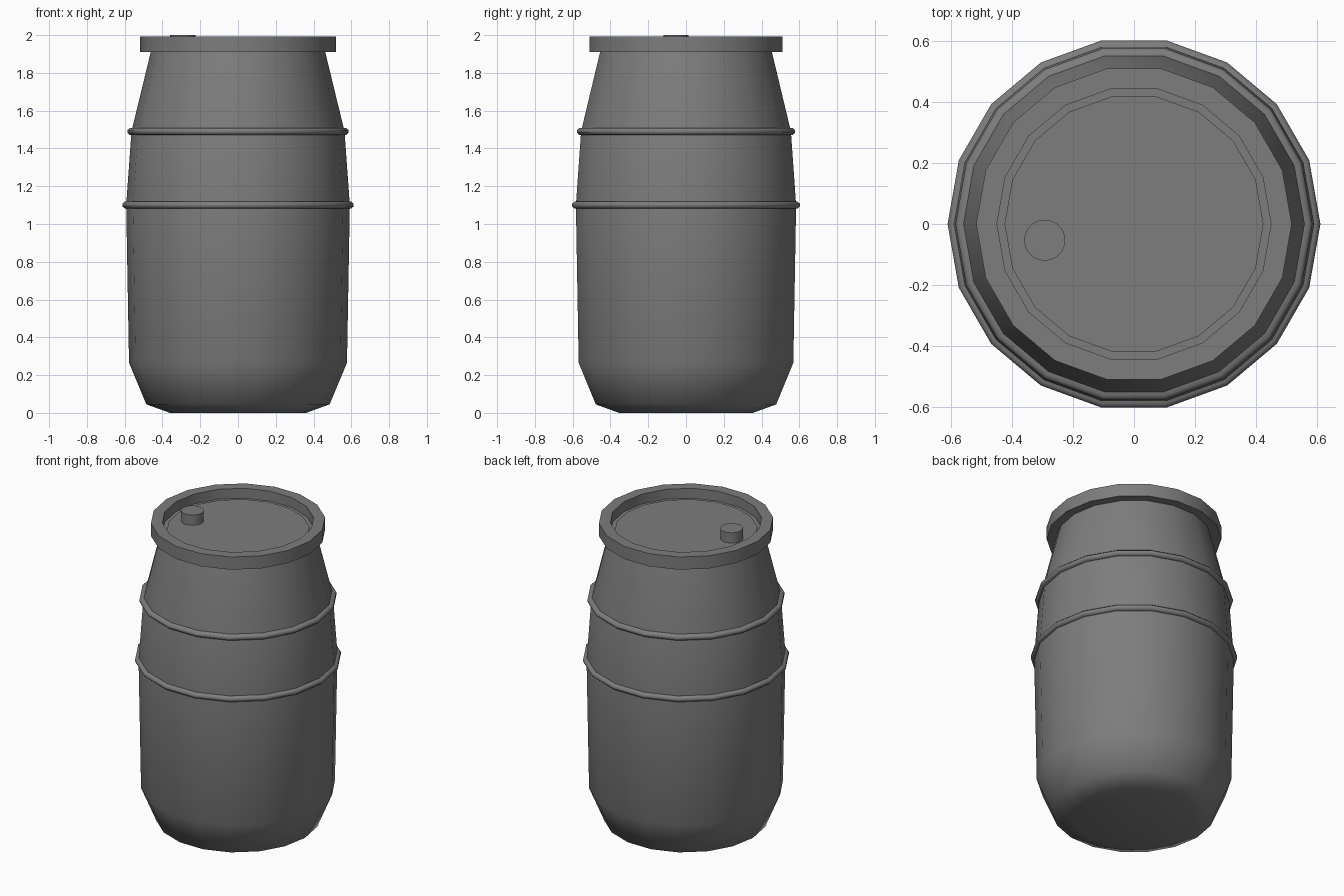
import bpy, bmesh, math

if "Cube" in bpy.data.objects:
    bpy.data.objects.remove(bpy.data.objects["Cube"])

SIDES = 18

# Dark grey plastic
plastic = bpy.data.materials.new("dark_grey_plastic")
plastic.diffuse_color = (0.206, 0.206, 0.206, 1)
plastic.use_nodes = True
plastic.node_tree.nodes["Principled BSDF"].inputs["Base Color"].default_value = plastic.diffuse_color


def lathe(name, profile, sharp_angle, closed=False, sides=SIDES, centre=(0, 0)):
    """Revolve an (r, z) profile about a vertical axis."""
    bm = bmesh.new()
    rings = []
    for r, z in profile:
        if r == 0:
            rings.append([bm.verts.new((0, 0, z))] * sides)
        else:
            rings.append([bm.verts.new((r * math.cos(2 * math.pi * i / sides),
                                        r * math.sin(2 * math.pi * i / sides), z))
                          for i in range(sides)])
    pairs = list(zip(rings, rings[1:]))
    if closed:
        pairs.append((rings[-1], rings[0]))
    for a, b in pairs:
        for i in range(sides):
            j = (i + 1) % sides
            bm.faces.new(list(dict.fromkeys((a[i], a[j], b[j], b[i]))))
    bmesh.ops.recalc_face_normals(bm, faces=bm.faces)
    mesh = bpy.data.meshes.new(name)
    bm.to_mesh(mesh)
    bm.free()
    mesh.materials.append(plastic)
    ob = bpy.data.objects.new(name, mesh)
    ob.location = (*centre, 0)
    bpy.context.collection.objects.link(ob)
    bpy.ops.object.select_all(action='DESELECT')
    ob.select_set(True)
    bpy.context.view_layer.objects.active = ob
    bpy.ops.object.shade_smooth_by_angle(angle=math.radians(sharp_angle))
    return ob


# Barrel: body, overhanging rim and recessed lid with a shallow step
lathe("barrel", [(0, 0), (0.36, 0), (0.485, 0.045), (0.577, 0.265),
                 (0.592, 1.1), (0.564, 1.49), (0.462, 1.91),
                 (0.518, 1.91), (0.518, 1.993), (0.45, 1.993),
                 (0.45, 1.928), (0.425, 1.928), (0.425, 1.933), (0, 1.933)], 55)

# Two raised hoops
for name, r, z in (("lower_hoop", 0.612, 1.1), ("upper_hoop", 0.586, 1.49)):
    lathe(name, [(r - 0.035, z - 0.018), (r - 0.012, z - 0.018), (r, z - 0.007),
                 (r, z + 0.007), (r - 0.012, z + 0.018), (r - 0.035, z + 0.018)],
          55, closed=True)

# Bung cap on the lid
lathe("bung_cap", [(0, 1.92), (0.067, 1.92), (0.067, 2.0), (0, 2.0)],
      35, sides=32, centre=(-0.293, -0.053))
